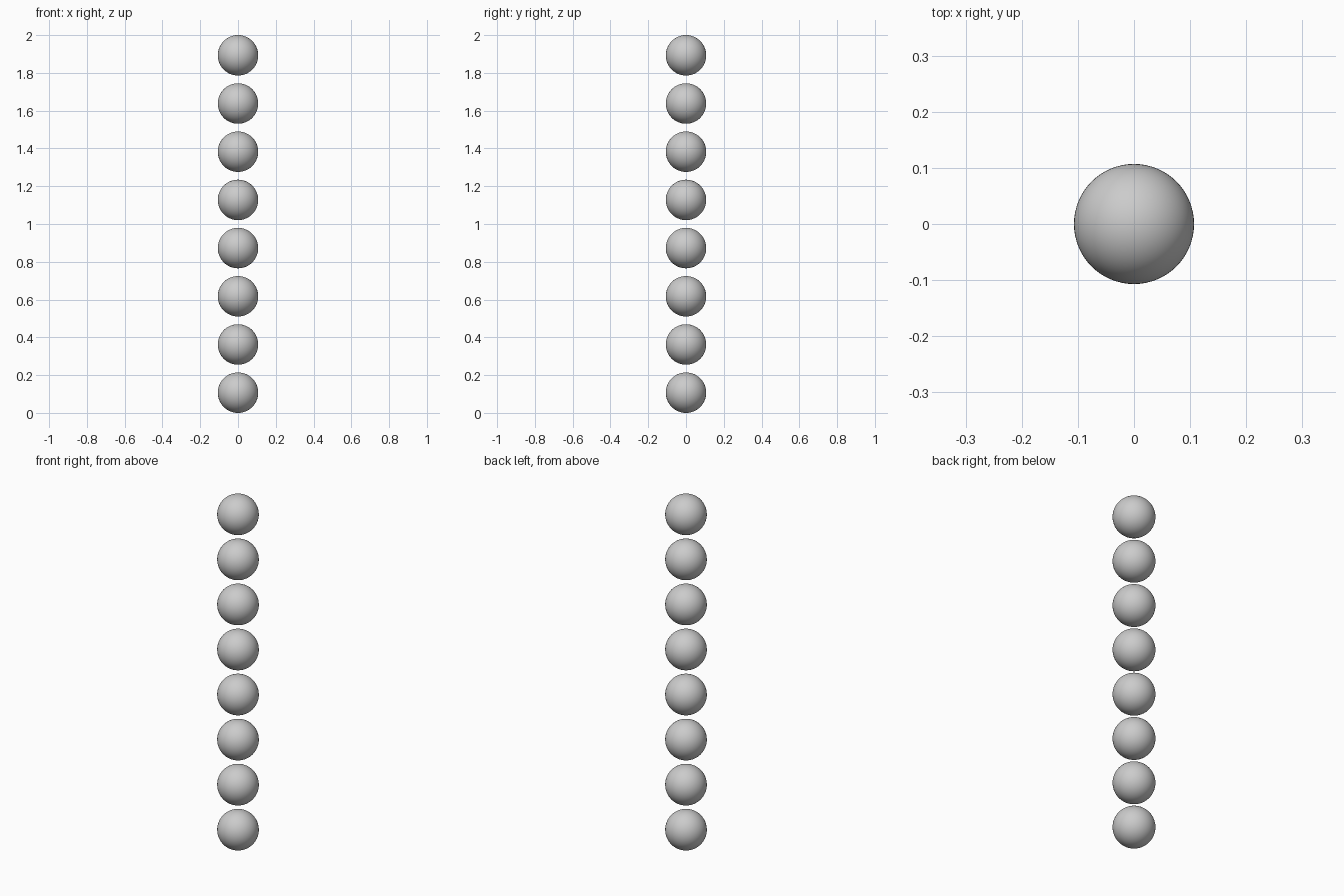
import bpy

if "Cube" in bpy.data.objects:
    bpy.data.objects.remove(bpy.data.objects["Cube"])

RADIUS = 0.107
COUNT = 8
STEP = (2 - 2 * RADIUS) / (COUNT - 1)

# vertical row of evenly spaced smooth balls
for i in range(COUNT):
    bpy.ops.mesh.primitive_uv_sphere_add(
        segments=64, ring_count=32, radius=RADIUS,
        location=(0, 0, RADIUS + i * STEP))
    ball = bpy.context.object
    ball.name = f"ball_{i + 1}"
    bpy.ops.object.shade_smooth()
